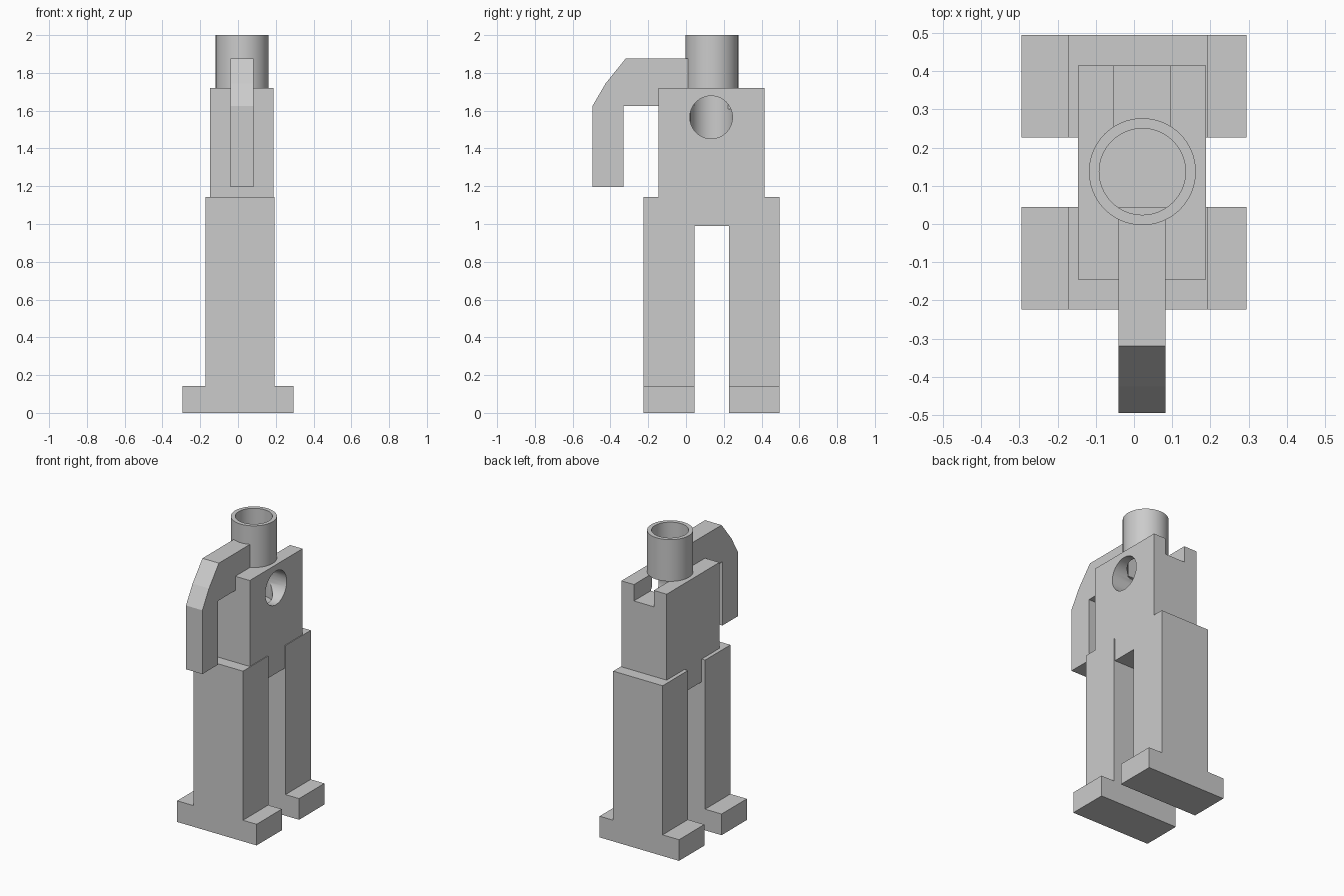
import bpy
import bmesh
import math
from mathutils import Matrix, Vector

cube = bpy.data.objects.get("Cube")
if cube:
    bpy.data.objects.remove(cube, do_unlink=True)

grey = bpy.data.materials.new("plain grey")
grey.use_nodes = True
GREY = (0.6, 0.6, 0.6, 1)
grey.diffuse_color = GREY
grey.node_tree.nodes["Principled BSDF"].inputs["Base Color"].default_value = GREY


def add_object(name, bm):
    bmesh.ops.recalc_face_normals(bm, faces=bm.faces)
    mesh = bpy.data.meshes.new(name)
    bm.to_mesh(mesh)
    bm.free()
    mesh.materials.append(grey)
    obj = bpy.data.objects.new(name, mesh)
    bpy.context.collection.objects.link(obj)
    return obj


def prism(name, profile, x0, x1):
    """Extrude a (y, z) outline from x0 to x1."""
    bm = bmesh.new()
    face = bm.faces.new([bm.verts.new((x0, y, z)) for y, z in profile])
    out = bmesh.ops.extrude_face_region(bm, geom=[face])
    verts = [v for v in out["geom"] if isinstance(v, bmesh.types.BMVert)]
    bmesh.ops.translate(bm, verts=verts, vec=(x1 - x0, 0, 0))
    return add_object(name, bm)


def box(name, x, y, z):
    outline = [(y[0], z[0]), (y[1], z[0]), (y[1], z[1]), (y[0], z[1])]
    return prism(name, outline, *x)


def cylinder(name, start, end, radius):
    start, end = Vector(start), Vector(end)
    axis = end - start
    turn = axis.to_track_quat("Z", "Y").to_matrix().to_4x4()
    bm = bmesh.new()
    bmesh.ops.create_cone(bm, cap_ends=True, segments=64, radius1=radius, radius2=radius,
                          depth=axis.length,
                          matrix=Matrix.Translation((start + end) / 2) @ turn)
    return add_object(name, bm)


def cut(obj, *cutters):
    """Subtract each cutter and delete it afterwards."""
    for cutter in cutters:
        mod = obj.modifiers.new("cut", "BOOLEAN")
        mod.operation = "DIFFERENCE"
        mod.solver = "EXACT"
        mod.object = cutter
        bpy.context.view_layer.objects.active = obj
        bpy.ops.object.modifier_apply(modifier=mod.name)
        bpy.data.objects.remove(cutter, do_unlink=True)


def smooth(obj):
    bpy.ops.object.select_all(action="DESELECT")
    obj.select_set(True)
    bpy.context.view_layer.objects.active = obj
    bpy.ops.object.shade_smooth_by_angle(angle=math.radians(30))


NECK_X, NECK_Y = 0.022, 0.137
BORE = 0.113
TOP = 1.72

# Body with a vertical bore, a round side opening and a slot at the back
body = box("body", (-0.147, 0.189), (-0.145, 0.415), (0.99, TOP))
cut(body,
    cylinder("bore", (NECK_X, NECK_Y, 1.42), (NECK_X, NECK_Y, 1.9), BORE),
    cylinder("side_opening", (NECK_X, 0.133, 1.565), (0.3, 0.133, 1.565), BORE),
    box("slot", (-0.052, 0.096), (NECK_Y, 0.6), (1.61, 1.9)))
smooth(body)

# Open tube on top
tube = cylinder("neck_tube", (NECK_X, NECK_Y, TOP), (NECK_X, NECK_Y, 2.0), 0.14)
cut(tube, cylinder("tube_bore", (NECK_X, NECK_Y, 1.5), (NECK_X, NECK_Y, 2.2), BORE))
smooth(tube)

# Bent arm reaching forward and down
prism("bent_arm",
      [(0.045, 1.625), (0.045, 1.875), (-0.32, 1.875), (-0.425, 1.745),
       (-0.495, 1.625), (-0.495, 1.197), (-0.33, 1.197), (-0.33, 1.625)],
      -0.04, 0.082)

# Front and back legs, each an upright over a wide foot
for side, y0 in (("front", -0.224), ("back", 0.227)):
    span = (y0, y0 + 0.268)
    box(side + "_leg", (-0.173, 0.194), span, (0.142, 1.143))
    box(side + "_foot", (-0.295, 0.295), span, (0, 0.142))
